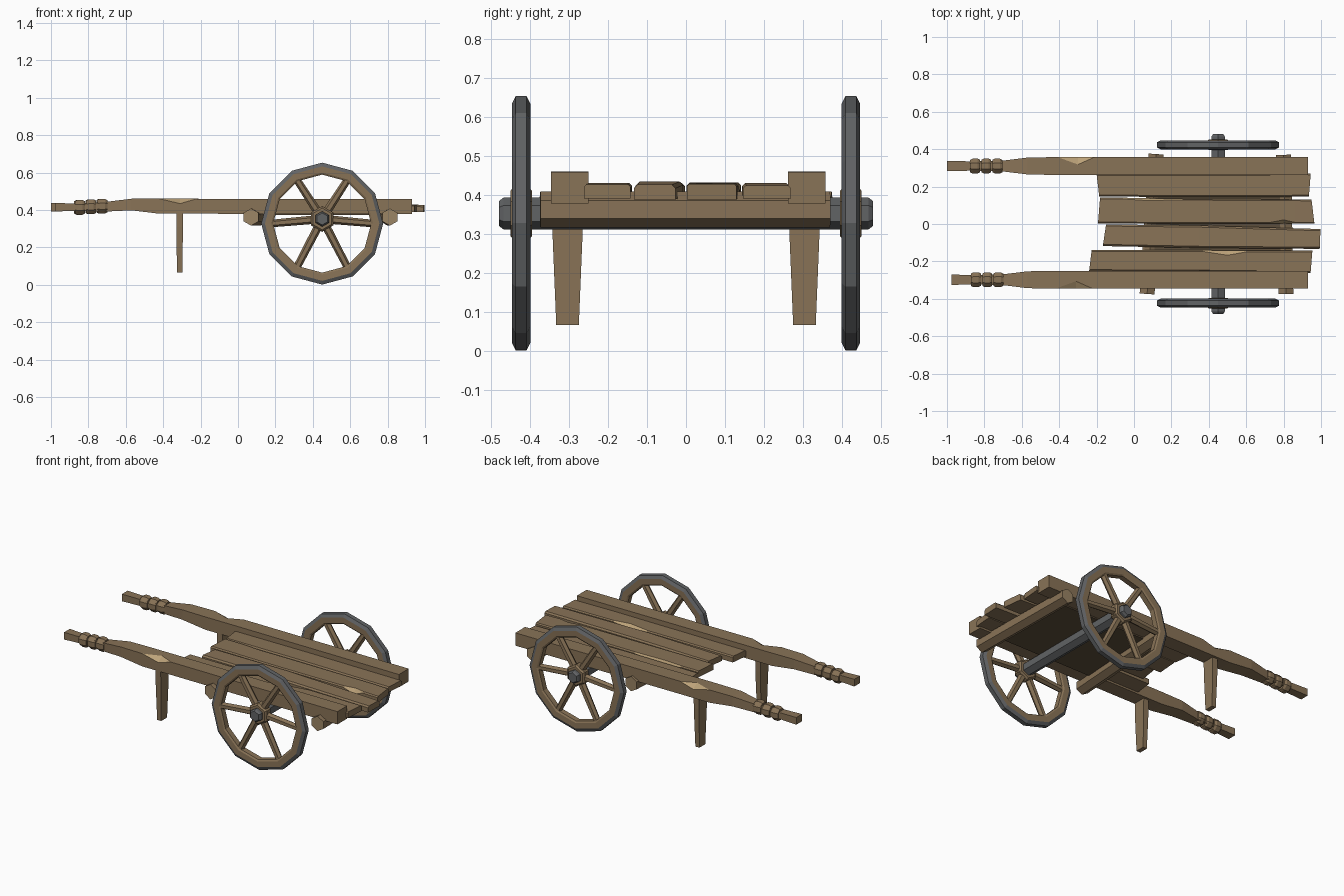
import bpy, bmesh, math
from mathutils import Vector

if "Cube" in bpy.data.objects:
    bpy.data.objects.remove(bpy.data.objects["Cube"])

def mat(name, r, g, b):
    m = bpy.data.materials.new(name)
    m.diffuse_color = (r, g, b, 1)
    m.use_nodes = True
    m.node_tree.nodes["Principled BSDF"].inputs["Base Color"].default_value = m.diffuse_color
    return m

WOOD = mat("brown wood", 0.25, 0.172, 0.095)
CHIP = mat("bare pale wood", 0.50, 0.36, 0.19)
IRON = mat("dark iron", 0.12, 0.125, 0.13)
DARK = mat("dark underside wood", 0.11, 0.078, 0.045)
CUT = mat("cut end wood", 0.33, 0.235, 0.13)

def finish(name, bm, mats):
    bmesh.ops.remove_doubles(bm, verts=bm.verts, dist=0.0004)
    bmesh.ops.recalc_face_normals(bm, faces=bm.faces)
    me = bpy.data.meshes.new(name)
    bm.to_mesh(me)
    bm.free()
    for m in mats:
        me.materials.append(m)
    ob = bpy.data.objects.new(name, me)
    bpy.context.collection.objects.link(ob)
    return ob

def loft(name, rings, mats, rule=None, cap=0, closed=False):
    """Skin a list of point rings; rule(ring, side) gives the material index."""
    bm = bmesh.new()
    vs = [[bm.verts.new(p) for p in r] for r in rings]
    n, k = len(rings[0]), len(rings)
    for i in range(k if closed else k - 1):
        a, b = vs[i], vs[(i + 1) % k]
        for j in range(n):
            f = bm.faces.new((a[j], a[(j + 1) % n], b[(j + 1) % n], b[j]))
            f.material_index = rule(i, j) if rule else 0
    if not closed:
        for r in (vs[0], vs[-1]):
            bm.faces.new(r).material_index = cap
    return finish(name, bm, mats)

def rod(name, pts, radii, sides, mats, turn=0.0, cap=0):
    """Prism along a straight line, one ring per point and radius."""
    pts = [Vector(p) for p in pts]
    d = (pts[-1] - pts[0]).normalized()
    up = Vector((0, 0, 1)) if abs(d.z) < 0.99 else Vector((1, 0, 0))
    u = (up - d * up.dot(d)).normalized()
    w = d.cross(u)
    rings = []
    for p, r in zip(pts, radii):
        rings.append([p + r * (math.cos(a) * u + math.sin(a) * w)
                      for a in (turn + 2 * math.pi * j / sides for j in range(sides))])
    return loft(name, rings, mats, cap=cap)

def timber(name, stations, edge=0.0, skews=(0, 0), chips=None):
    """Beam along x. Station: x, y, half width, top, bottom.
    chips: {station: (side, inward, down)} shaves a top edge."""
    chips = chips or {}
    rings = []
    for i, (x, y, w, t, b) in enumerate(stations):
        cut = {1: (edge, edge), -1: (edge, edge)}
        if i in chips:
            s, inward, down = chips[i]
            cut[s] = (inward, down)
        sk = skews[0] if i == 0 else skews[1] if i == len(stations) - 1 else 0
        sec = [(-w, b), (w, b), (w, t - cut[1][1]), (w - cut[1][0], t),
               (-w + cut[-1][0], t), (-w, t - cut[-1][1])]
        rings.append([(x + sk * p, y + p, z) for p, z in sec])

    def rule(i, j):
        for c in (i, i + 1):
            if c in chips and j == (2 if chips[c][0] > 0 else 4):
                return 1
        return 0
    return loft(name, rings, [WOOD, CHIP], rule)

# side rails with tapered handles, grip rings and legs
for side, yc, x0, cx in ((1, 0.31, -1.0, -0.30), (-1, -0.298, -0.975, -0.31)):
    tag = "left" if side > 0 else "right"
    timber(tag + "_rail", [
        (x0, yc, 0.028, 0.437, 0.392), (-0.88, yc, 0.025, 0.435, 0.395),
        (-0.70, yc, 0.029, 0.444, 0.392), (-0.57, yc, 0.045, 0.46, 0.398),
        (cx - 0.11, yc, 0.048, 0.46, 0.38), (cx, yc, 0.048, 0.46, 0.38),
        (cx + 0.09, yc, 0.048, 0.46, 0.38), (0.93, yc, 0.048, 0.458, 0.378)],
        chips={5: (side, 0.04, 0.026)})
    for k in range(3):
        x = -0.85 + 0.06 * k + (0 if side > 0 else 0.005)
        z = 0.414 + 0.003 * k
        rod(f"{tag}_grip_ring_{k + 1}",
            [(x + d, yc, z) for d in (-0.026, -0.013, 0.013, 0.026)],
            [0.036, 0.043, 0.043, 0.036], 8, [WOOD], math.pi / 8)
    yl = side * 0.304
    loft(tag + "_leg", [[(-0.312 + sx * t, yl + sy * w, z) for sx, sy in
                         ((-1, -1), (1, -1), (1, 1), (-1, 1))]
                        for z, w, t in ((0.066, 0.029, 0.014), (0.31, 0.039, 0.018),
                                        (0.40, 0.04, 0.018))], [WOOD])

# four uneven bed planks
timber("plank_1", [(-0.193, 0.207, 0.06, 0.428, 0.392), (0.3, 0.205, 0.061, 0.43, 0.394),
                   (0.94, 0.208, 0.062, 0.424, 0.39)], 0.008, (-0.12, 0.08))
timber("plank_2", [(-0.187, 0.072, 0.069, 0.432, 0.392), (-0.06, 0.072, 0.069, 0.432, 0.392),
                   (0.06, 0.07, 0.068, 0.431, 0.392), (0.26, 0.068, 0.067, 0.43, 0.392),
                   (0.73, 0.067, 0.065, 0.43, 0.39), (0.80, 0.067, 0.065, 0.43, 0.39),
                   (0.86, 0.067, 0.065, 0.43, 0.39), (0.957, 0.066, 0.064, 0.428, 0.388)],
       0.007, (0.08, -0.12), {2: (1, 0.012, 0.024), 5: (-1, 0.02, 0.03)})
timber("plank_3", [(-0.158, -0.06, 0.058, 0.43, 0.394), (0.35, -0.068, 0.06, 0.434, 0.394),
                   (0.995, -0.08, 0.053, 0.426, 0.388)], 0.009, (0.15, 0.04))
timber("plank_4", [(-0.233, -0.195, 0.056, 0.43, 0.392), (0.37, -0.197, 0.057, 0.43, 0.392),
                   (0.50, -0.198, 0.057, 0.43, 0.392), (0.60, -0.199, 0.057, 0.43, 0.392),
                   (0.949, -0.202, 0.06, 0.427, 0.39)], 0.007, (0.12, 0.08),
       {2: (1, 0.026, 0.02)})

# cross beams and dark bed underside
rod("rear_cross_beam", [(0.07, -0.374, 0.362), (0.118, 0.374, 0.362)],
    [0.046, 0.046], 6, [WOOD, CUT], cap=1)
rod("front_cross_beam", [(0.812, -0.374, 0.362), (0.80, 0.37, 0.362)],
    [0.046, 0.046], 6, [WOOD, CUT], cap=1)
loft("bed_underside", [[(x, -0.26, 0.372), (x, 0.26, 0.372), (x, 0.26, 0.394),
                        (x, -0.26, 0.394)] for x in (0.10, 0.80)], [DARK])

# axle with chamfered ends
AX, AZ, WZ = 0.45, 0.352, 0.327
rod("axle", [(AX, y, AZ) for y in (-0.48, -0.468, 0.468, 0.48)],
    [0.032, 0.041, 0.041, 0.032], 6, [IRON])

# wheels: twelve-sided wooden rims with iron tyres, hex hubs and six spokes
profile = [(0.262, -0.017), (0.272, -0.023), (0.306, -0.024), (0.326, -0.014),
           (0.326, 0.014), (0.306, 0.024), (0.272, 0.023), (0.262, 0.017)]
for side, tag in ((1, "left"), (-1, "right")):
    y = side * 0.423
    rings = [[(AX + r * math.cos(a), y + d, WZ + r * math.sin(a)) for r, d in profile]
             for a in (math.pi * i / 6 for i in range(12))]
    loft(tag + "_wheel_rim", rings, [WOOD, IRON],
         lambda i, j: 1 if j in (2, 3, 4) else 0, closed=True)
    rod(tag + "_hub", [(AX, y + d, AZ) for d in (-0.028, -0.018, 0.018, 0.028)],
        [0.058, 0.069, 0.069, 0.058], 6, [WOOD])
    for k in range(6):
        a = math.pi * k / 3
        rod(f"{tag}_spoke_{k + 1}", [(AX, y, AZ), (AX + 0.278 * math.cos(a), y,
            WZ + 0.278 * math.sin(a))], [0.023, 0.02], 6, [WOOD])
